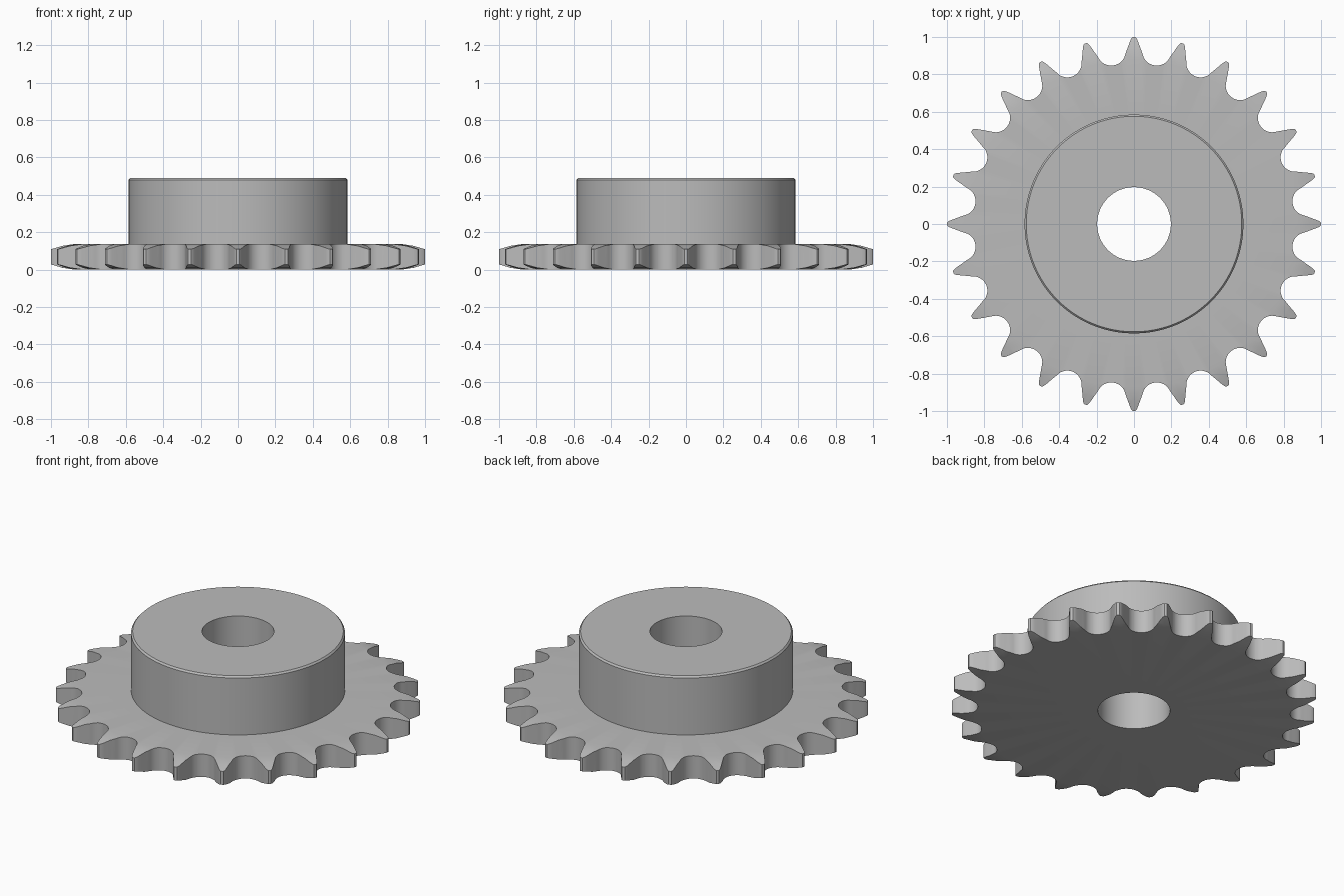
import bpy, bmesh, math
from math import sin, cos, pi, radians

TEETH = 24
SEGMENTS = 144
PITCH = 2 * pi / TEETH

cube = bpy.data.objects.get("Cube")
if cube:
    bpy.data.objects.remove(cube, do_unlink=True)

steel = bpy.data.materials.new("grey_steel")
steel.use_nodes = True
grey = (0.5, 0.5, 0.5, 1)
steel.diffuse_color = grey
steel.node_tree.nodes["Principled BSDF"].inputs["Base Color"].default_value = grey


def make_object(name, bm):
    bmesh.ops.recalc_face_normals(bm, faces=bm.faces)
    mesh = bpy.data.meshes.new(name)
    bm.to_mesh(mesh)
    bm.free()
    mesh.materials.append(steel)
    ob = bpy.data.objects.new(name, mesh)
    bpy.context.collection.objects.link(ob)
    return ob


def lathe(name, profile):
    """Revolve a closed (radius, z) profile about z."""
    bm = bmesh.new()
    rings = [[bm.verts.new((r * cos(a), r * sin(a), z)) for r, z in profile]
             for a in (2 * pi * i / SEGMENTS for i in range(SEGMENTS))]
    n = len(profile)
    for i, ring in enumerate(rings):
        nxt = rings[(i + 1) % SEGMENTS]
        for j in range(n):
            k = (j + 1) % n
            bm.faces.new((ring[j], nxt[j], nxt[k], ring[k]))
    return make_object(name, bm)


def half_tooth():
    """Points from the tooth tip to the valley floor, tooth axis along +y."""
    pts = [(0.0, 1.0), (0.008, 0.999), (0.014, 0.993), (0.022, 0.975),
           (0.030, 0.953), (0.038, 0.931)]
    roller, pitch_radius = 0.077, 0.932
    cx, cy = pitch_radius * sin(PITCH / 2), pitch_radius * cos(PITCH / 2)
    start, end = radians(190), radians(270) - PITCH / 2
    for i in range(11):
        a = start + (end - start) * i / 10
        pts.append((cx + roller * cos(a), cy + roller * sin(a)))
    return pts


# Tooth outline prism, used to trim the turned blank
half = half_tooth()
tooth = [(-x, y) for x, y in half[:0:-1]] + half[:-1]
bm = bmesh.new()
outline = []
for i in range(TEETH):
    c, s = cos(i * PITCH), sin(i * PITCH)
    outline += [bm.verts.new((x * c + y * s, y * c - x * s, -0.2)) for x, y in tooth]
base = bm.faces.new(outline)
top = bmesh.ops.extrude_face_region(bm, geom=[base])["geom"]
bmesh.ops.translate(bm, vec=(0, 0, 1),
                    verts=[v for v in top if isinstance(v, bmesh.types.BMVert)])
cutter = make_object("tooth_outline_cutter", bm)
cutter.hide_render = True
cutter.hide_viewport = True

# Turned blank: bore, chamfered hub and plate with a tapered rim
sprocket = lathe("sprocket", [
    (0.197, 0), (0.875, 0), (0.94, 0.010), (1.01, 0.031),
    (1.01, 0.106), (0.94, 0.127), (0.875, 0.137),
    (0.585, 0.137), (0.585, 0.48), (0.576, 0.49), (0.197, 0.49)])
trim = sprocket.modifiers.new("trim_teeth", "BOOLEAN")
trim.operation = "INTERSECT"
trim.solver = "EXACT"
trim.object = cutter

# Apply the trim and smooth the round surfaces
bpy.context.view_layer.objects.active = sprocket
sprocket.select_set(True)
cutter.select_set(False)
bpy.ops.object.modifier_apply(modifier=trim.name)
bpy.data.objects.remove(cutter, do_unlink=True)
bpy.ops.object.shade_smooth_by_angle(angle=radians(25))
